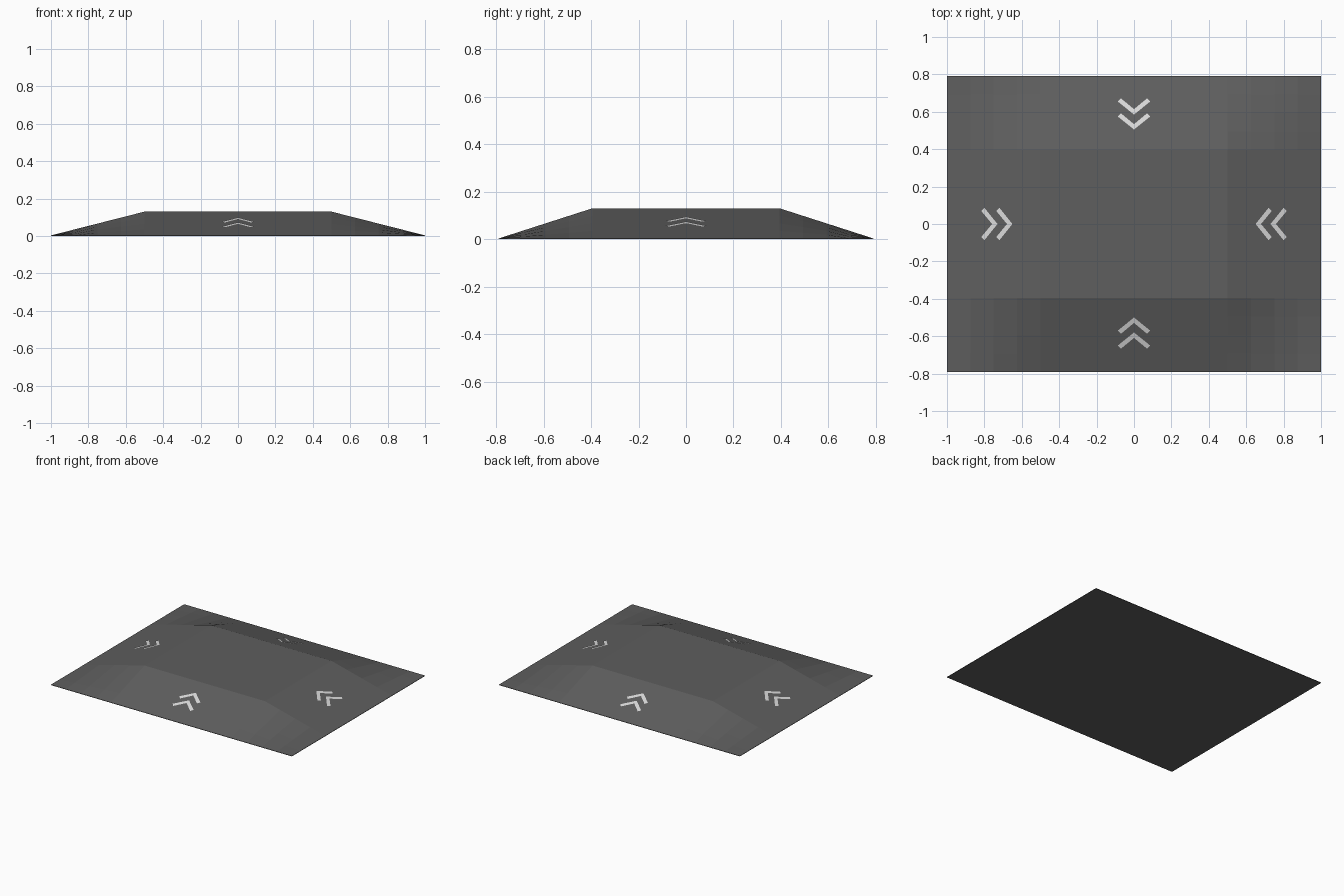
import bpy, bmesh, math
from mathutils import Matrix, Vector

if "Cube" in bpy.data.objects:
    bpy.data.objects.remove(bpy.data.objects["Cube"])

HX, HY = 1.0, 0.79        # half footprint
H, BASE = 0.13, 0.003     # plateau height, rim thickness
N = 16                    # grid cells per side


def material(name, rgb):
    m = bpy.data.materials.new(name)
    m.diffuse_color = (*rgb, 1)
    m.use_nodes = True
    m.node_tree.nodes["Principled BSDF"].inputs["Base Color"].default_value = m.diffuse_color
    return m


def add_object(name, bm, mat):
    me = bpy.data.meshes.new(name)
    bm.to_mesh(me)
    bm.free()
    me.materials.append(mat)
    ob = bpy.data.objects.new(name, me)
    bpy.context.collection.objects.link(ob)
    return ob


def ramp(t):
    # 0 at the rim, 1 from half way in
    return max(0.0, min(1.0, (1 - abs(t)) / 0.5))


asphalt = material("asphalt grey", (0.112, 0.112, 0.112))
paint = material("road paint white", (0.70, 0.70, 0.70))

# Raised table: a grid whose height is the product of both ramps
bm = bmesh.new()
bmesh.ops.create_grid(bm, x_segments=N, y_segments=N, size=1)
for v in bm.verts:
    u, w = v.co.x, v.co.y
    v.co = (u * HX, w * HY, BASE + (H - BASE) * ramp(u) * ramp(w))
# Rim walls and underside
rim = [e for e in bm.edges if e.is_boundary]
new = bmesh.ops.extrude_edge_only(bm, edges=rim)["geom"]
for v in new:
    if isinstance(v, bmesh.types.BMVert):
        v.co.z = 0
bmesh.ops.holes_fill(bm, edges=[e for e in bm.edges if e.is_boundary], sides=0)
bmesh.ops.recalc_face_normals(bm, faces=bm.faces)
add_object("speed_table", bm, asphalt)

# Painted chevrons: half outline (across, back from tip), mirrored
HALF = [(0, 0), (0.087, 0.07), (0.07, 0.087), (0, 0.029)]


def chevrons(name, angle, edge, tip):
    """Pair of arrows on the slope facing -y, turned about z by angle."""
    bm = bmesh.new()
    run = edge / 2
    for k in range(2):
        for side in (1, -1):
            vs = []
            for a, b in HALF:
                d = tip + k * 0.08 + b
                z = BASE + (H - BASE) * (edge - d) / run + 0.003
                vs.append(bm.verts.new((a * side, -d, z)))
            bm.faces.new(vs if side < 0 else vs[::-1])
    for f in bm.faces:
        f.normal_update()
        if f.normal.z < 0:
            f.normal_flip()
    bm.transform(Matrix.Rotation(angle, 4, 'Z'))
    add_object(name, bm, paint)


chevrons("front_chevrons", 0, HY, 0.50)
chevrons("right_chevrons", math.pi / 2, HX, 0.65)
chevrons("back_chevrons", math.pi, HY, 0.505)
chevrons("left_chevrons", -math.pi / 2, HX, 0.65)
